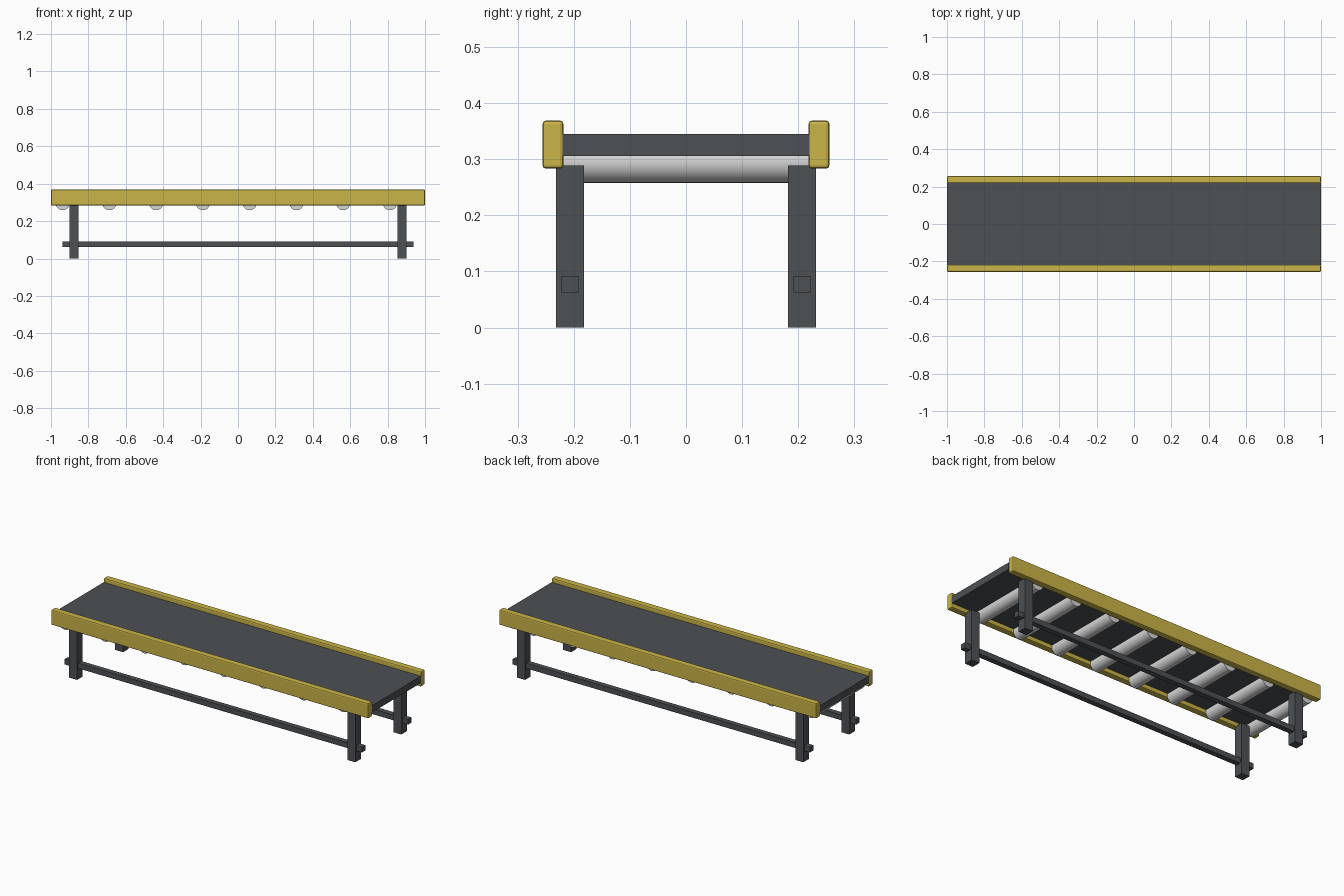
import bpy
import math

cube = bpy.data.objects.get("Cube")
if cube:
    bpy.data.objects.remove(cube, do_unlink=True)


def material(name, rgb):
    mat = bpy.data.materials.new(name)
    mat.use_nodes = True
    color = (*rgb, 1.0)
    mat.diffuse_color = color
    mat.node_tree.nodes["Principled BSDF"].inputs["Base Color"].default_value = color
    return mat


YELLOW = material("safety yellow", (0.60, 0.46, 0.065))
DARK = material("dark grey", (0.075, 0.082, 0.09))
STEEL = material("light steel", (0.68, 0.68, 0.68))


def box(name, center, size, mat, bevel=0.0):
    bpy.ops.mesh.primitive_cube_add(size=1, location=center)
    obj = bpy.context.object
    obj.name = name
    obj.scale = size
    bpy.ops.object.transform_apply(location=False, rotation=False, scale=True)
    obj.data.materials.append(mat)
    if bevel:
        mod = obj.modifiers.new("Rounded edges", 'BEVEL')
        mod.width = bevel
        mod.segments = 2
    return obj


# Flat belt slab
box("belt", (0, 0, 0.3255), (2.0, 0.44, 0.039), DARK)

# Rails, stretchers and legs on both sides
for side, label in ((-1, "right"), (1, "left")):
    box(f"{label}_side_rail", (0, side * 0.237, 0.326),
        (2.0, 0.037, 0.086), YELLOW, bevel=0.006)
    box(f"{label}_stretcher", (0, side * 0.207, 0.077), (1.876, 0.03, 0.03), DARK)
    for end, end_label in ((-1, "first"), (1, "last")):
        box(f"{label}_{end_label}_leg", (end * 0.877, side * 0.207, 0.1445),
            (0.05, 0.05, 0.289), DARK)

# Row of rollers under the belt
for i in range(8):
    bpy.ops.mesh.primitive_cylinder_add(
        vertices=32, radius=0.037, depth=0.44,
        location=(-0.9375 + 0.25 * i, 0, 0.295), rotation=(math.pi / 2, 0, 0))
    roller = bpy.context.object
    roller.name = f"roller_{i + 1}"
    roller.data.materials.append(STEEL)
    bpy.ops.object.shade_smooth_by_angle(angle=math.radians(35))
